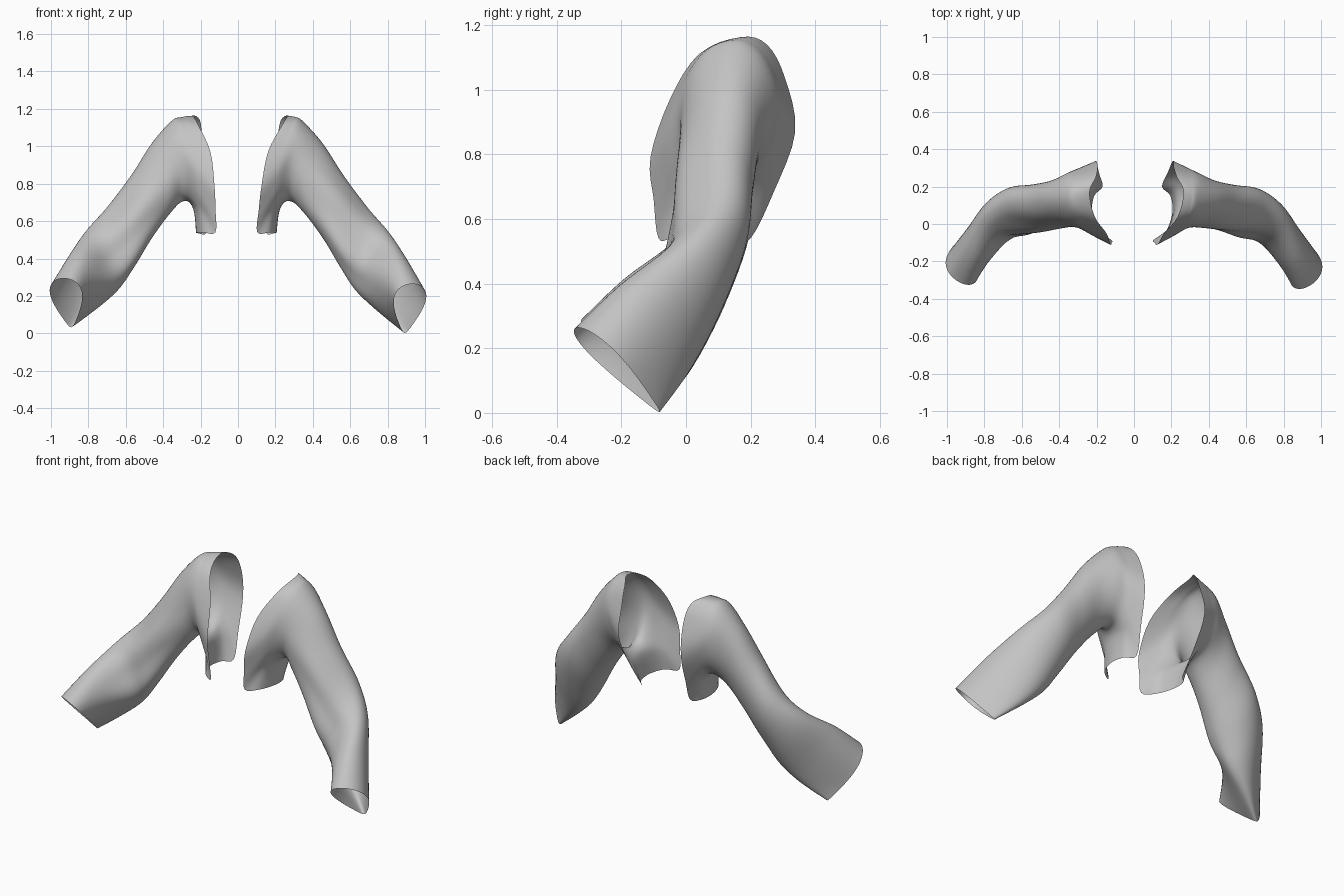
import bpy, bmesh, math
from mathutils import Vector as V

if "Cube" in bpy.data.objects:
    bpy.data.objects.remove(bpy.data.objects["Cube"])

N = 56      # points around the sleeve
STEPS = 7   # lengthwise steps between key rings

cloth = bpy.data.materials.new("grey cloth")
cloth.diffuse_color = (0.55, 0.55, 0.55, 1)
cloth.use_nodes = True
cloth.node_tree.nodes["Principled BSDF"].inputs["Base Color"].default_value = cloth.diffuse_color

# armhole outline: top, down the front, along the hem, up the back
ARMHOLE = [V(p) for p in [
    (.25, .17, 1.163), (.22, .04, 1.11), (.15, -.05, .97), (.12, -.11, .79),
    (.108, -.10, .66), (.103, -.085, .54), (.17, -.04, .54), (.205, .06, .54),
    (.195, .15, .535), (.15, .20, .54), (.175, .27, .68), (.20, .338, .87),
    (.20, .305, 1.04), (.215, .25, 1.14)]]

# arm rings: centre, half vector to the top, half vector to the front, taper
RINGS = [
    ((.315, .128, .92), (.03, .01, .215), (-.02, -.148, 0), 0),
    ((.405, .105, .827), (.048, .02, .187), (-.02, -.125, 0), 0),
    ((.508, .083, .678), (.052, .02, .17), (-.02, -.124, -.01), 0),
    ((.622, .06, .51), (.067, .015, .158), (-.03, -.128, -.03), 0),
    ((.717, .012, .385), (.073, -.03, .152), (-.055, -.105, -.04), .05),
    ((.812, -.095, .262), (.06, -.095, .14), (-.075, -.08, -.02), .2),
    ((.912, -.208, .133), (.02, -.126, .131), (-.098, -.05, 0), .45)]


def spline(a, b, c, d, t):
    return 0.5 * (2 * b + (c - a) * t + (2 * a - 5 * b + 4 * c - d) * t * t
                  + (3 * b - a - 3 * c + d) * t ** 3)


def closed_curve(pts, n):
    k, out = len(pts), []
    for i in range(n):
        f = i * k / n
        j = int(f)
        out.append(spline(*[pts[(j + o) % k] for o in (-1, 0, 1, 2)], f - j))
    return out


def arm_ring(c, u, v, taper):
    out = []
    for i in range(N):
        a = 2 * math.pi * i / N
        w = 1 - taper * (0.5 - math.cos(a))
        out.append(V(c) + V(u) * math.cos(a) + V(v) * math.sin(a) * w)
    return out


def sleeve(name, side, cuff_shift, shoulder_shift, collar_shift):
    # the top of the armhole leans a little differently on each side
    hole = [p + V((collar_shift * (p.z - .54) / .62, 0, 0)) for p in ARMHOLE]
    rings = [closed_curve(hole, N)] + [arm_ring(*r) for r in RINGS]
    # underarm panel stays upright before it turns into the arm, shoulder stays full
    mid = []
    for i, (p, q) in enumerate(zip(rings[0], rings[1])):
        c = math.cos(2 * math.pi * i / N)
        mid.append(p.lerp(q, 0.5) + V((-.02, 0, .055)) * max(0, -c) ** 2
                   + V((0, 0, .008)) * max(0, c))
    rings.insert(1, mid)
    bm = bmesh.new()
    rows = []
    last = (len(rings) - 1) * STEPS
    for r in range(last + 1):
        j = min(r // STEPS, len(rings) - 2)
        t = r / STEPS - j
        keys = [rings[min(max(j + o, 0), len(rings) - 1)] for o in (-1, 0, 1, 2)]
        s = r / last
        loop = [spline(*[k[i] for k in keys], t) for i in range(N)]
        centre = sum(loop, V()) / N
        shift = V(cuff_shift) * s ** 3 + V((shoulder_shift, 0, 0)) * (1 - s) ** 2
        row = []
        for i, p in enumerate(loop):
            a = 2 * math.pi * i / N
            # soft diagonal cloth folds on the front of the arm
            front = max(0, math.sin(a)) ** 1.5
            swell = math.exp(-((s - .62) / .2) ** 2)
            fold = .009 * front * swell * math.sin(5 * a + 16 * s + side)
            p = p + (p - centre).normalized() * fold + shift
            row.append(bm.verts.new((p.x * side, p.y, p.z)))
        rows.append(row)
    for a, b in zip(rows, rows[1:]):
        for i in range(N):
            k = (i + 1) % N
            quad = (a[i], b[i], b[k], a[k])
            bm.faces.new(quad if side < 0 else quad[::-1])
    # outward normals for the open shell
    bm.normal_update()
    core = sum((v.co for v in rows[30]), V()) / N
    if sum(f.normal.dot(f.calc_center_median() - core)
           for f in bm.faces if f.verts[0] in rows[30]) < 0:
        bmesh.ops.reverse_faces(bm, faces=bm.faces[:])
    me = bpy.data.meshes.new(name)
    bm.to_mesh(me)
    bm.free()
    me.materials.append(cloth)
    ob = bpy.data.objects.new(name, me)
    bpy.context.collection.objects.link(ob)
    for f in me.polygons:
        f.use_smooth = True


sleeve("right_sleeve", 1, (0, 0, 0), 0, .015)
sleeve("left_sleeve", -1, (0, .022, .03), .018, -.03)
